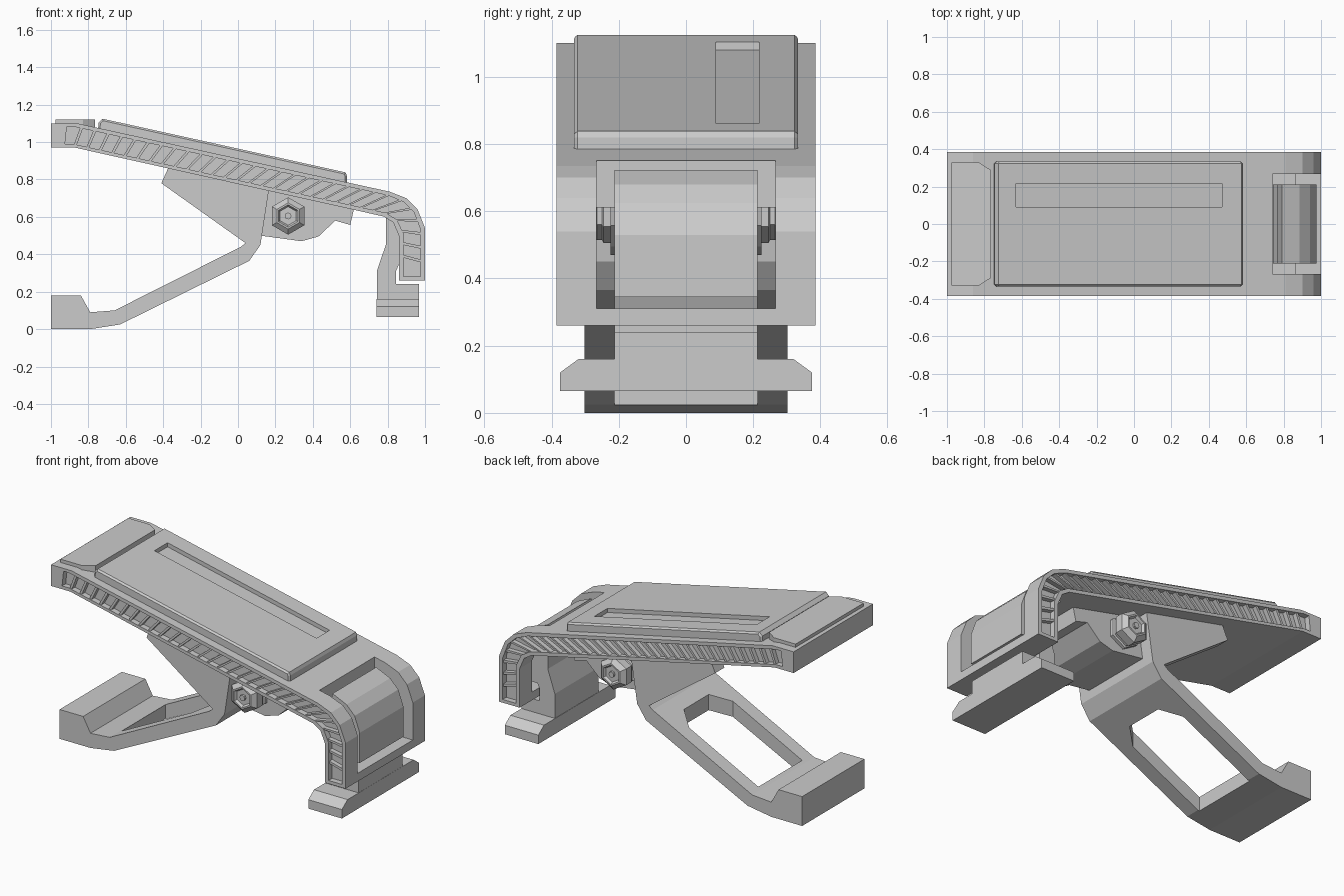
import bpy, bmesh, math
from mathutils import Vector

if "Cube" in bpy.data.objects:
    bpy.data.objects.remove(bpy.data.objects["Cube"])


def make(name, bm):
    bmesh.ops.recalc_face_normals(bm, faces=bm.faces)
    me = bpy.data.meshes.new(name)
    bm.to_mesh(me)
    bm.free()
    ob = bpy.data.objects.new(name, me)
    bpy.context.collection.objects.link(ob)
    return ob


def add_prism(bm, pts, a, b, plane="xz"):
    """Extrude a flat outline from a to b along the axis missing from plane."""
    place = {"xz": lambda u, v, w: (u, w, v),
             "xy": lambda u, v, w: (u, v, w),
             "yz": lambda u, v, w: (w, u, v)}[plane]
    lo = [bm.verts.new(place(u, v, a)) for u, v in pts]
    hi = [bm.verts.new(place(u, v, b)) for u, v in pts]
    bm.faces.new(lo)
    bm.faces.new(hi)
    for i in range(len(pts)):
        j = (i + 1) % len(pts)
        bm.faces.new((lo[i], lo[j], hi[j], hi[i]))


def prism(name, pts, a, b, plane="xz", both=False):
    bm = bmesh.new()
    add_prism(bm, pts, a, b, plane)
    if both:
        add_prism(bm, pts, -a, -b, plane)
    return make(name, bm)


def apply(ob, mod):
    bpy.context.view_layer.objects.active = ob
    bpy.ops.object.modifier_apply(modifier=mod.name)


def cut(ob, cutter):
    mod = ob.modifiers.new("cut", "BOOLEAN")
    mod.operation = "DIFFERENCE"
    mod.solver = "EXACT"
    mod.object = cutter
    apply(ob, mod)
    bpy.data.objects.remove(cutter)


def box(x0, x1, y0, y1):
    return [(x0, y0), (x1, y0), (x1, y1), (x0, y1)]


def along(path, t):
    """Point at fraction t of a polyline's length."""
    p = [Vector(q) for q in path]
    left = t * sum((b - a).length for a, b in zip(p, p[1:]))
    for a, b in zip(p, p[1:]):
        d = (b - a).length
        if left <= d:
            return a.lerp(b, left / d)
        left -= d
    return p[-1]


# Bent lever body
body = prism("lever_body", [
    (-1, .97), (-1, 1.10), (-.86, 1.10), (.81, .735), (.90, .70), (.96, .64),
    (1, .54), (1, .26), (.86, .26), (.86, .50), (.83, .57), (.78, .602),
    (-.87, .97)], -.385, .385)

# Side channels and end window
outer = [(-.88, 1.083), (.805, .714), (.885, .68), (.94, .627), (.975, .535), (.975, .28)]
inner = [(-.88, .99), (.79, .622), (.85, .585), (.885, .51), (.885, .28)]
channel = [(-.925, .99), (-.915, 1.083)] + outer + inner[::-1]
cut(body, prism("channel_cutter", channel, .35, .45, both=True))
cut(body, prism("window_cutter", box(.74, 1.1, .31, .9), -.267, .267))

# Slanted ribs in the channels
bm = bmesh.new()
count, slant, thick = 30, .014, .007
for i in range(count):
    t = .002 + i * .975 / count
    quad = [along(inner, t), along(inner, t + thick),
            along(outer, t + slant + thick), along(outer, t + slant)]
    for s in (-1, 1):
        add_prism(bm, quad, s * .345, s * .378)
make("channel_ribs", bm)

# Raised top pad with an off-centre slot
pad = prism("top_pad", [(-.75, 1.05), (-.745, 1.105), (-.725, 1.125), (.575, .838),
                        (.582, .82), (.582, .76)], -.333, .333)
bev = pad.modifiers.new("bevel", "BEVEL")
bev.width = .01
bev.segments = 1
bev.limit_method = "ANGLE"
bev.angle_limit = math.radians(60)
apply(pad, bev)
cut(pad, prism("slot_cutter", [(-.63, 1.079), (-.63, 1.2), (.47, 1.0), (.47, .836)],
               .09, .217))

# Thumb pad at the raised end
prism("thumb_pad", [(-.975, -.33), (-.83, -.33), (-.765, -.288),
                    (-.765, .288), (-.83, .33), (-.975, .33)], 1.05, 1.12, "xy")

# Swing arm with a foot and a chamfered window
arm = prism("swing_arm", [
    (-1, 0), (-.79, 0), (-.63, .025), (.06, .365), (.12, .45), (.165, .745),
    (.05, .77), (.04, .46), (.015, .44), (-.66, .10), (-.79, .09),
    (-.84, .18), (-1, .18)], -.302, .302)
cut(arm, prism("arm_window_cutter", [
    (-.64, -.212), (-.17, -.212), (-.07, -.12), (-.07, .12), (-.17, .212),
    (-.64, .212)], -.1, .5, "xy"))

# Triangular cheeks joining the arm to the lever
prism("arm_cheeks", [(-.41, .78), (-.37, .868), (.1, .765), (.08, .44), (.04, .46)],
      .212, .302, both=True)

# Pivot bracket below the lever
prism("pivot_bracket", [(.12, .50), (.34, .47), (.43, .495), (.52, .58), (.60, .557),
                        (.622, .65), (.15, .76)], -.225, .225)

# Hexagonal pivot nuts with hollow faces
rings = [(.20, .1), (.245, .1), (.25, .09), (.265, .09), (.27, .1), (.32, .1),
         (.345, .07), (.345, .06), (.33, .05)]
bm = bmesh.new()
for s in (-1, 1):
    loops = []
    for y, r in rings:
        loops.append([bm.verts.new((.268 + r * math.cos(a), s * y, .605 + r * math.sin(a)))
                      for a in (math.radians(30 + 60 * k) for k in range(6))])
    bm.faces.new(loops[0])
    bm.faces.new(loops[-1])
    for p, q in zip(loops, loops[1:]):
        for k in range(6):
            bm.faces.new((p[k], p[(k + 1) % 6], q[(k + 1) % 6], q[k]))
    pin = [(.268 + .018 * math.cos(k * math.pi / 4), .605 + .018 * math.sin(k * math.pi / 4))
           for k in range(8)]
    add_prism(bm, pin, s * .32, s * .343)
make("pivot_nuts", bm)

# Hook clip: curved panel filling the window, stem, and wide foot
prism("hook_clip", [
    (.742, .067), (.967, .067), (.967, .24), (.845, .24), (.845, .31), (.86, .345),
    (.975, .345), (.975, .53), (.94, .625), (.885, .68), (.79, .722), (.765, .61),
    (.79, .60), (.79, .45), (.742, .31)], -.212, .212)
prism("clip_foot", [(-.375, .065), (.375, .065), (.375, .12), (.32, .16),
                    (-.32, .16), (-.375, .12)], .74, .968, "yz")
